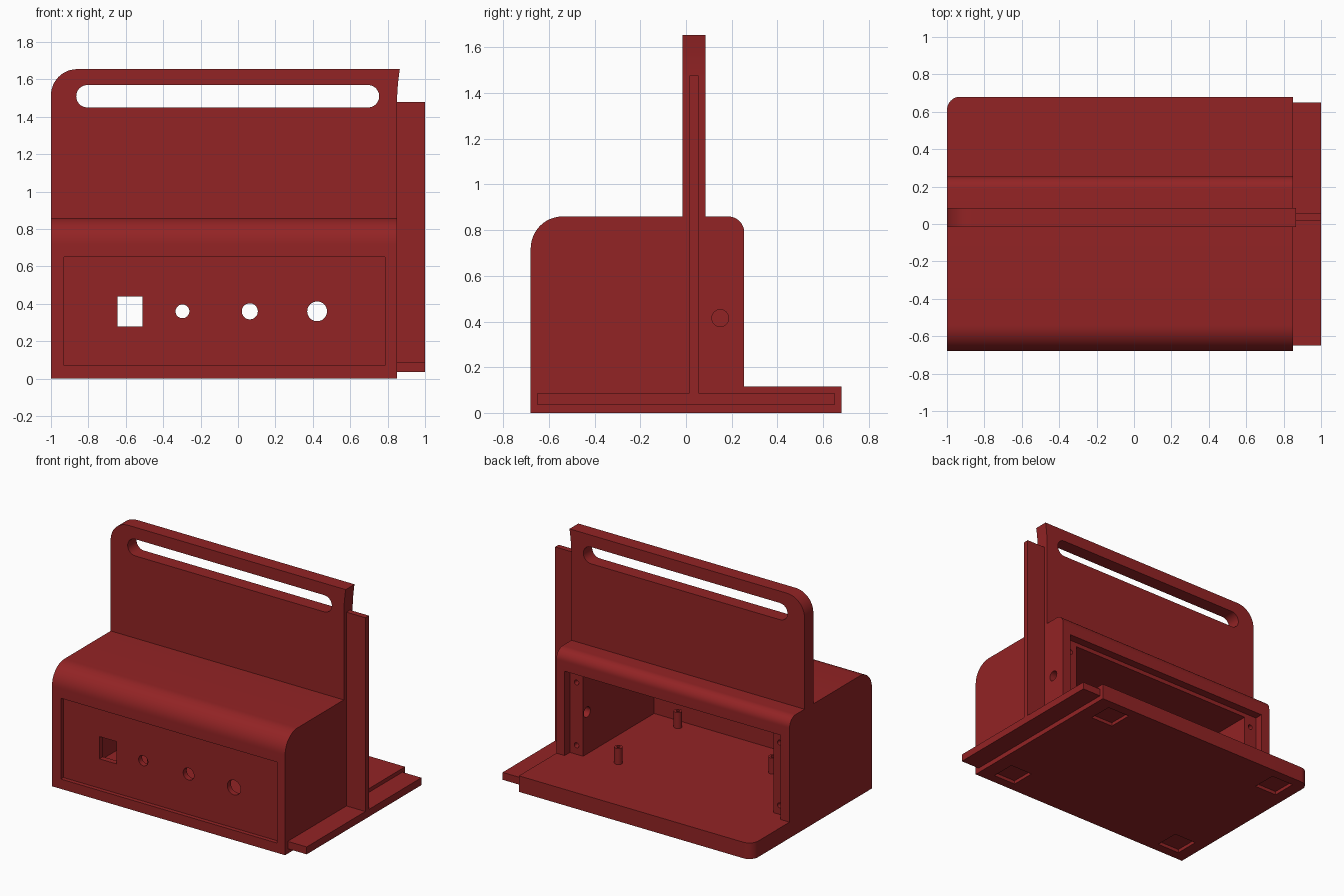
import bpy, bmesh, math

if "Cube" in bpy.data.objects:
    bpy.data.objects.remove(bpy.data.objects["Cube"])

red = bpy.data.materials.new("deep red")
red.diffuse_color = (0.29, 0.017, 0.018, 1)
red.use_nodes = True
red.node_tree.nodes["Principled BSDF"].inputs["Base Color"].default_value = red.diffuse_color


def arc(cx, cy, r, a0, a1, n=12):
    return [(cx + r * math.cos(math.radians(a0 + (a1 - a0) * i / n)),
             cy + r * math.sin(math.radians(a0 + (a1 - a0) * i / n))) for i in range(n + 1)]


def rect(u0, u1, v0, v1):
    return [(u0, v0), (u1, v0), (u1, v1), (u0, v1)]


def circle(u, v, r, n=32):
    return arc(u, v, r, 0, 360, n)[:-1]


def prism(name, pts, axis, a, b):
    """Extrude a 2D outline along an axis from a to b."""
    place = {"x": lambda u, v, h: (h, u, v),
             "y": lambda u, v, h: (u, h, v),
             "z": lambda u, v, h: (u, v, h)}[axis]
    bm = bmesh.new()
    lo = [bm.verts.new(place(u, v, a)) for u, v in pts]
    hi = [bm.verts.new(place(u, v, b)) for u, v in pts]
    bm.faces.new(lo)
    bm.faces.new(hi[::-1])
    for i in range(len(pts)):
        j = (i + 1) % len(pts)
        bm.faces.new((lo[i], hi[i], hi[j], lo[j]))
    bmesh.ops.recalc_face_normals(bm, faces=bm.faces)
    me = bpy.data.meshes.new(name)
    bm.to_mesh(me)
    bm.free()
    me.materials.append(red)
    ob = bpy.data.objects.new(name, me)
    bpy.context.collection.objects.link(ob)
    return ob


def select(ob):
    bpy.ops.object.select_all(action="DESELECT")
    ob.select_set(True)
    bpy.context.view_layer.objects.active = ob


def cut(ob, pts, axis, a, b):
    cutter = prism("cutter", pts, axis, a, b)
    cutter.hide_render = True
    mod = ob.modifiers.new("cut", "BOOLEAN")
    mod.operation, mod.solver, mod.object = "DIFFERENCE", "EXACT", cutter
    select(ob)
    bpy.ops.object.modifier_apply(modifier=mod.name)
    bpy.data.objects.remove(cutter)


# Housing with rear shelf, one side profile
profile = ([(-0.68, 0), (0.68, 0), (0.68, 0.115), (0.255, 0.115)]
           + arc(0.185, 0.79, 0.07, 0, 90) + arc(-0.54, 0.72, 0.14, 90, 180))
housing = prism("housing", profile, "x", -1, 0.85)

# Rounded shelf corner
cut(housing, [(-0.93, 0.70), (-1.02, 0.70), (-1.02, 0.61)] + arc(-0.93, 0.61, 0.07, 180, 90), "z", -0.05, 0.2)

# Rear panel pocket and inner cavity
cut(housing, rect(-0.93, 0.785, 0.115, 0.72), "y", 0.195, 0.30)
cut(housing, rect(-0.83, 0.68, 0.115, 0.69), "y", -0.61, 0.25)

# Front panel recess and its openings
cut(housing, rect(-0.93, 0.785, 0.07, 0.65), "y", -0.75, -0.65)
cut(housing, rect(-0.645, -0.51, 0.28, 0.44), "y", -0.75, -0.5)
for x, r in ((-0.297, 0.037), (0.063, 0.043), (0.423, 0.053)):
    cut(housing, circle(x, 0.36, r), "y", -0.75, -0.5)

# Cable hole in the right side
cut(housing, circle(0.15, 0.415, 0.037), "x", 0.6, 0.95)

# Screw holes for the rear panel
for x in (-0.88, 0.732):
    for z in (0.18, 0.63):
        cut(housing, circle(x, z, 0.018, 20), "y", 0.08, 0.25)

# Square foot pockets underneath
for x in (-0.82, 0.65):
    for y in (-0.52, 0.52):
        cut(housing, rect(x - 0.09, x + 0.09, y - 0.09, y + 0.09), "z", -0.1, 0.025)

# Upright back board with rounded and flared top corners
flare = [(0.85 + 0.015 * (i / 6) ** 2, 1.46 + 0.195 * i / 6) for i in range(7)]
board = prism("back_board", [(-1, 0.86), (0.85, 0.86)] + flare + arc(-0.86, 1.515, 0.14, 90, 180),
              "y", -0.015, 0.085)

# Handle slot
cut(board, arc(0.695, 1.51, 0.06, -90, 90, 20) + arc(-0.805, 1.51, 0.06, 90, 270, 20), "y", -0.1, 0.2)

# Joining tongue on the right edge, an upside-down T
tongue = prism("side_tongue", [(-0.65, 0.035), (0.65, 0.035), (0.65, 0.088), (0.055, 0.088), (0.055, 1.478),
                               (0.015, 1.478), (0.015, 0.088), (-0.65, 0.088)], "x", 0.85, 1.0)

# Circuit board standoffs
posts = []
for x, y in ((0.435, 0.145), (0.435, -0.53), (-0.47, -0.31)):
    post = prism("standoff", circle(x, y, 0.028, 24), "z", 0.115, 0.23)
    cut(post, circle(x, y, 0.012, 16), "z", 0.17, 0.3)
    posts.append(post)

for ob in [housing, board, tongue] + posts:
    select(ob)
    bpy.ops.object.shade_smooth_by_angle(angle=math.radians(30))
